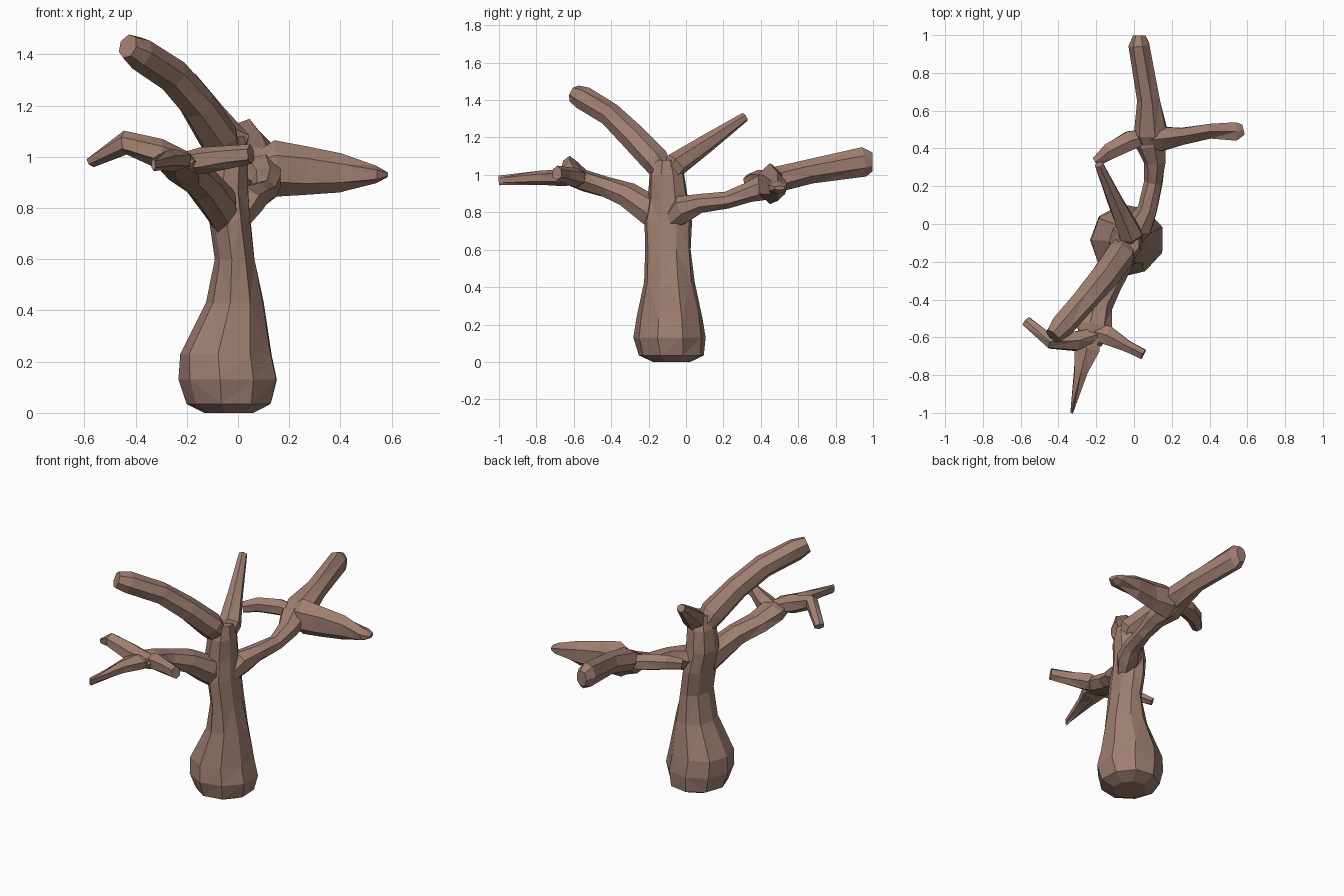
import bpy, bmesh, math, random
from mathutils import Vector

random.seed(4)
bark = bpy.data.materials.new("brown_bark")
bark.diffuse_color = (0.35, 0.21, 0.165, 1)
UP = Vector((0, 0, 1))


def limb(name, rings, sides=7, side_axis=None, rough=0.06):
    """Faceted tube. Each ring is x, y, z, sideways radius, upright radius."""
    bm = bmesh.new()
    pts = [Vector(r[:3]) for r in rings]
    loops = []
    for i, r in enumerate(rings):
        t = (pts[min(i + 1, len(pts) - 1)] - pts[max(i - 1, 0)]).normalized()
        if side_axis:                       # upright tube with level rings
            s, u = Vector(side_axis), Vector((0, 1, 0))
        else:
            s = t.cross(UP).normalized()
            u = s.cross(t).normalized()
        loop = []
        for k in range(sides):
            a = 2 * math.pi * (k + 0.5) / sides
            j = 1 + random.uniform(-rough, rough)
            loop.append(bm.verts.new(pts[i] + (s * math.cos(a) * r[3] + u * math.sin(a) * r[4]) * j))
        loops.append(loop)
    for a, b in zip(loops, loops[1:]):
        for k in range(sides):
            n = (k + 1) % sides
            bm.faces.new((a[k], a[n], b[n], b[k]))
    bm.faces.new(loops[0][::-1])
    bm.faces.new(loops[-1])
    bmesh.ops.triangulate(bm, faces=bm.faces[:])
    bmesh.ops.recalc_face_normals(bm, faces=bm.faces)
    me = bpy.data.meshes.new(name)
    bm.to_mesh(me)
    bm.free()
    me.materials.append(bark)
    ob = bpy.data.objects.new(name, me)
    bpy.context.collection.objects.link(ob)
    return ob


# Bulbous trunk narrowing to a waist and a fork
trunk = limb("tree_trunk_and_branches", [
    (-.035, -.075, 0, .10, .10), (-.035, -.075, .035, .17, .175),
    (-.035, -.085, .13, .195, .195), (-.045, -.085, .23, .185, .18),
    (-.01, -.09, .43, .115, .135), (-.01, -.095, .6, .08, .125),
    (-.03, -.095, .75, .082, .13), (-.045, -.095, .87, .09, .11),
    (-.035, -.1, 1.0, .08, .095), (-.03, -.105, 1.08, .06, .06)],
    sides=9, side_axis=(1, 0, 0), rough=.03)

# Upper pair of branches
limb("upper_front_branch", [
    (-.03, -.08, .95, .05, .05), (-.075, -.165, 1.075, .085, .075),
    (-.16, -.28, 1.205, .08, .072), (-.26, -.40, 1.32, .07, .065),
    (-.385, -.545, 1.405, .065, .068), (-.43, -.595, 1.43, .047, .05)])
limb("upper_back_branch", [
    (-.03, -.12, .94, .04, .05), (-.02, -.05, 1.06, .065, .065),
    (-.095, .11, 1.17, .045, .05), (-.185, .315, 1.31, .025, .025)], sides=6)

# Lower back branch with a hub and three arms
limb("lower_back_branch", [
    (-.02, -.12, .72, .04, .04), (.03, -.01, .82, .07, .075),
    (.075, .08, .85, .055, .052), (.105, .22, .865, .05, .045),
    (.11, .33, .905, .06, .055), (.085, .43, .94, .085, .075),
    (.075, .5, .97, .06, .05)])
limb("back_arm", [
    (.09, .37, .935, .04, .04), (.09, .48, .975, .095, .07),
    (.08, .66, 1.02, .062, .066), (.03, .95, 1.07, .058, .078),
    (.03, .998, 1.07, .035, .05)])
limb("back_right_arm", [
    (.03, .44, .95, .03, .04), (.14, .45, .955, .075, .105),
    (.26, .465, .945, .05, .095), (.4, .49, .935, .045, .075),
    (.54, .49, .93, .055, .035), (.58, .5, .93, .03, .012)], sides=6)
limb("back_left_arm", [
    (.09, .47, .955, .04, .04), (-.02, .44, .975, .06, .05),
    (-.13, .385, .98, .048, .045), (-.2, .33, .965, .03, .035)], sides=6)

# Lower front branch with a hub and three arms
limb("lower_front_branch", [
    (-.03, -.1, .7, .04, .05), (-.07, -.2, .81, .07, .085),
    (-.135, -.31, .89, .075, .068), (-.195, -.43, .935, .08, .058),
    (-.215, -.54, .97, .095, .058), (-.23, -.64, .985, .06, .035)])
limb("front_arm", [
    (-.22, -.53, .975, .05, .025), (-.25, -.66, .985, .075, .045),
    (-.28, -.78, .985, .042, .04), (-.33, -1.0, .97, .008, .025)], sides=6)
limb("front_right_arm", [
    (-.25, -.56, .97, .04, .035), (-.14, -.59, .985, .058, .055),
    (-.04, -.645, 1.0, .035, .045), (.05, -.69, 1.01, .03, .04)], sides=6)
limb("front_left_arm", [
    (-.18, -.58, .975, .04, .035), (-.31, -.62, 1.015, .058, .055),
    (-.44, -.625, 1.055, .04, .045), (-.57, -.515, .98, .03, .022)], sides=6)

# Fuse every limb into one continuous skin
limbs = [ob for ob in bpy.context.collection.objects if ob != trunk]
for ob in limbs:
    m = trunk.modifiers.new("join_" + ob.name, 'BOOLEAN')
    m.operation, m.solver, m.object = 'UNION', 'EXACT', ob
fused = bpy.data.meshes.new_from_object(trunk.evaluated_get(bpy.context.evaluated_depsgraph_get()))
trunk.modifiers.clear()
trunk.data = fused
for ob in limbs:
    bpy.data.objects.remove(ob)
